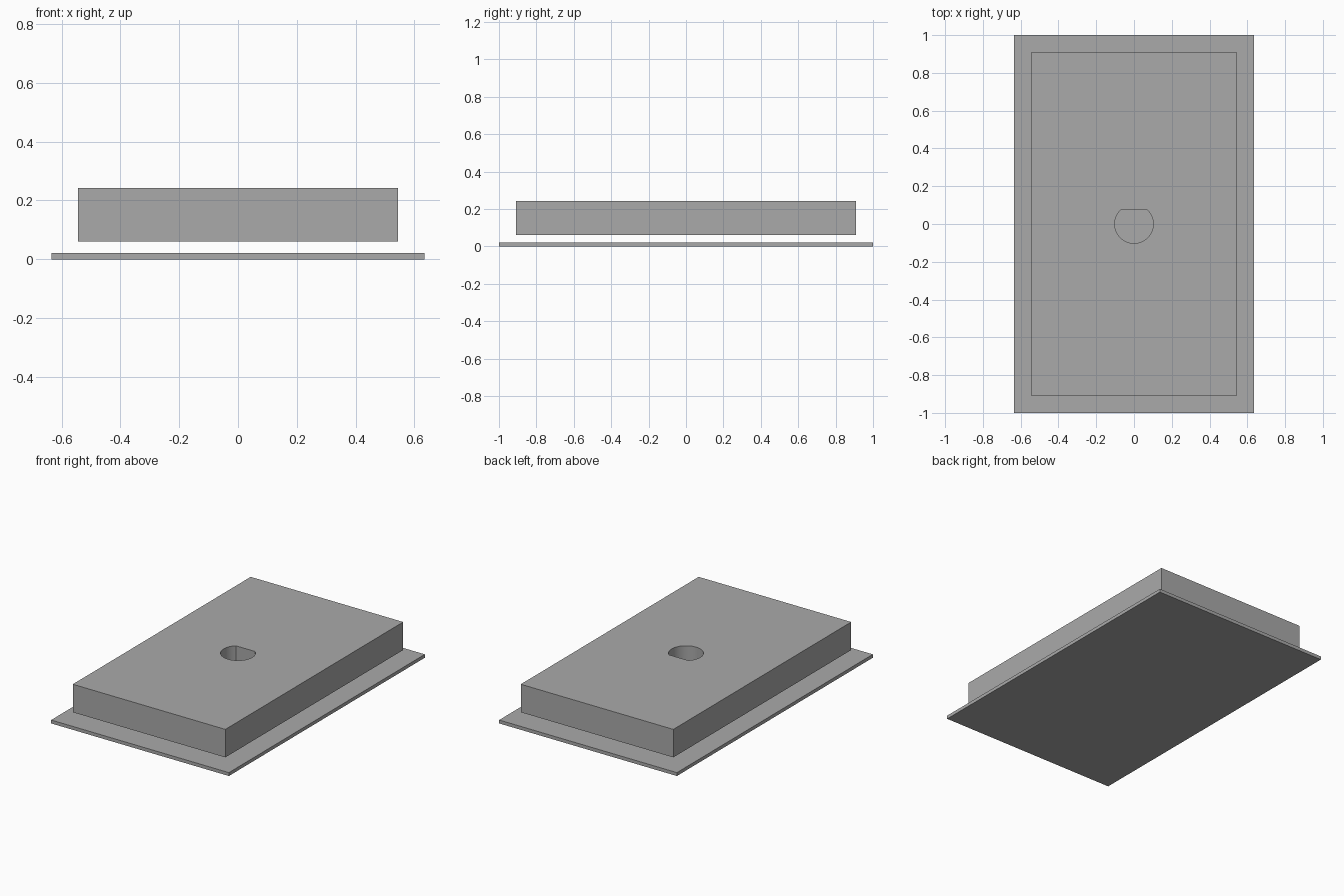
import bpy, bmesh
from math import asin, cos, sin, pi

cube = bpy.data.objects.get("Cube")
if cube:
    bpy.data.objects.remove(cube, do_unlink=True)

grey = bpy.data.materials.new("mid grey")
grey.use_nodes = True
colour = (0.4, 0.4, 0.4, 1)
grey.diffuse_color = colour
grey.node_tree.nodes["Principled BSDF"].inputs["Base Color"].default_value = colour


def rectangle(half_x, half_y):
    return [(-half_x, -half_y), (half_x, -half_y), (half_x, half_y), (-half_x, half_y)]


def d_shape(radius, flat_y, steps=48):
    """Circle cut off by a straight edge at flat_y."""
    start = pi - asin(flat_y / radius)
    sweep = 2 * pi - (pi - 2 * asin(flat_y / radius))
    return [(radius * cos(start + sweep * i / steps), radius * sin(start + sweep * i / steps))
            for i in range(steps + 1)]


def slab(name, outlines, bottom, top):
    """Fill the outlines (the second is a hole) and extrude them upwards."""
    bm = bmesh.new()
    edges = []
    for outline in outlines:
        verts = [bm.verts.new((x, y, bottom)) for x, y in outline]
        edges += [bm.edges.new((v, verts[i - 1])) for i, v in enumerate(verts)]
    bmesh.ops.triangle_fill(bm, edges=edges, use_beauty=True, use_dissolve=False)
    extruded = bmesh.ops.extrude_face_region(bm, geom=bm.faces[:], use_keep_orig=True)
    moved = [v for v in extruded["geom"] if isinstance(v, bmesh.types.BMVert)]
    bmesh.ops.translate(bm, verts=moved, vec=(0, 0, top - bottom))
    bmesh.ops.recalc_face_normals(bm, faces=bm.faces[:])
    mesh = bpy.data.meshes.new(name)
    bm.to_mesh(mesh)
    bm.free()
    mesh.materials.append(grey)
    obj = bpy.data.objects.new(name, mesh)
    bpy.context.collection.objects.link(obj)
    return obj


# Thin base plate
slab("base_plate", [rectangle(0.635, 1.0)], 0, 0.022)

# Raised block with a keyed shaft hole, floating just above the plate
block = slab("block", [rectangle(0.545, 0.908), d_shape(0.102, 0.076)], 0.061, 0.242)
bpy.ops.object.select_all(action="DESELECT")
block.select_set(True)
bpy.context.view_layer.objects.active = block
bpy.ops.object.shade_smooth_by_angle()
